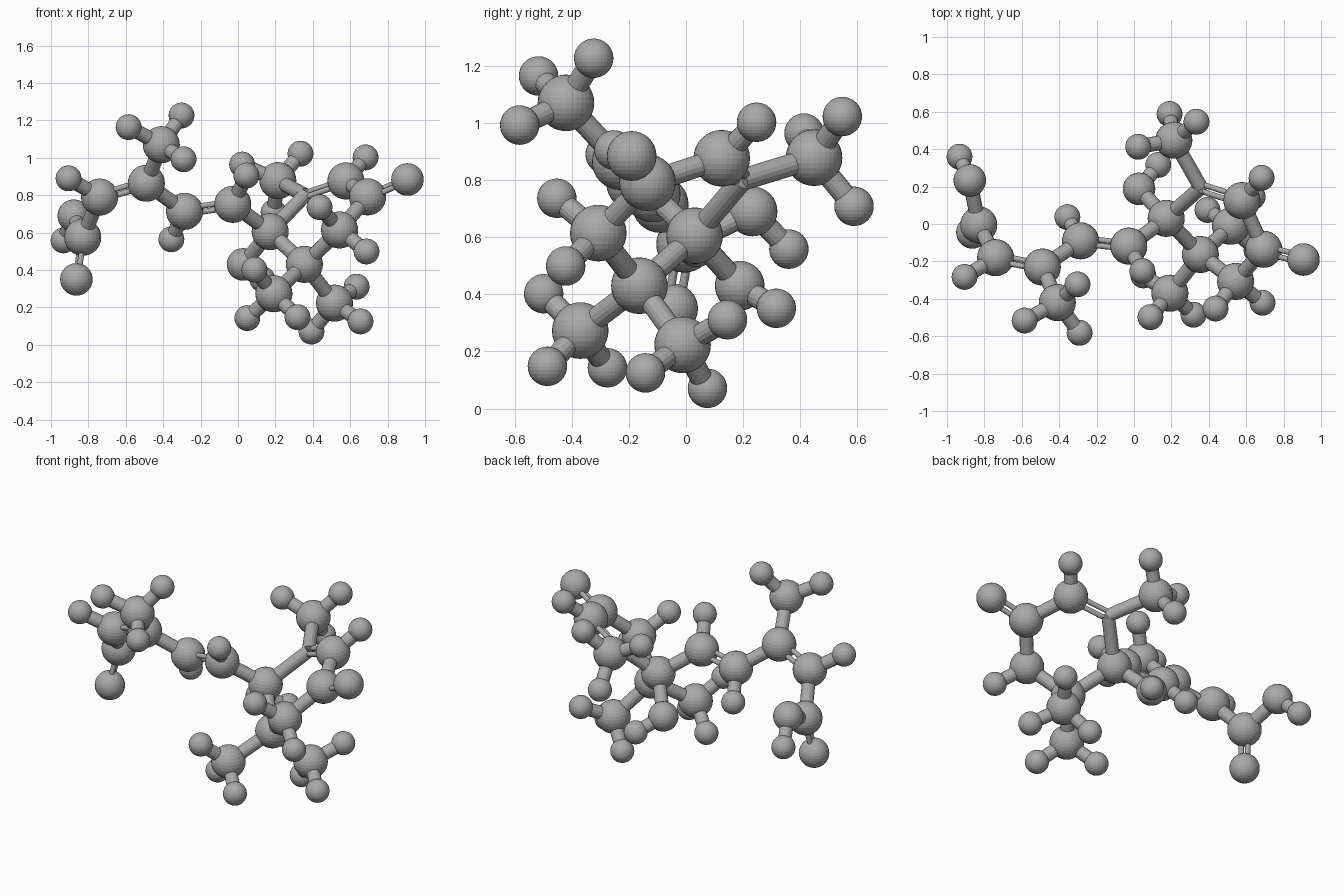
import bpy
import bmesh
from mathutils import Matrix, Vector

default_cube = bpy.data.objects.get("Cube")
if default_cube:
    bpy.data.objects.remove(default_cube, do_unlink=True)

# One plain grey material for everything
grey = bpy.data.materials.new("plain grey")
grey.use_nodes = True
grey_value = (0.4, 0.4, 0.4, 1)
grey.diffuse_color = grey_value
grey.node_tree.nodes["Principled BSDF"].inputs["Base Color"].default_value = grey_value

BOND_RADIUS = 0.039
THIN_RADIUS = 0.015
THIN_OFFSET = 0.022


def make_mesh(name, build):
    """Make a flat-shaded mesh from a bmesh primitive."""
    bm = bmesh.new()
    build(bm)
    mesh = bpy.data.meshes.new(name)
    bm.to_mesh(mesh)
    bm.free()
    mesh.materials.append(grey)
    return mesh


def ball_mesh(name, radius):
    return make_mesh(name, lambda bm: bmesh.ops.create_uvsphere(
        bm, u_segments=32, v_segments=16, radius=radius))


def place(name, mesh, matrix):
    obj = bpy.data.objects.new(name, mesh)
    bpy.context.scene.collection.objects.link(obj)
    obj.matrix_world = matrix
    return obj


large_ball = ball_mesh("large_ball", 0.099)
medium_ball = ball_mesh("medium_ball", 0.087)
small_ball = ball_mesh("small_ball", 0.069)
rod = make_mesh("rod", lambda bm: bmesh.ops.create_cone(
    bm, cap_ends=True, segments=16, radius1=1, radius2=1, depth=1))


def add_rod(name, start, end, radius):
    """Stretch the unit rod between two points."""
    along = end - start
    turn = along.to_track_quat("Z", "Y")
    size = Vector((radius, radius, along.length))
    place(name, rod, Matrix.LocRotScale((start + end) / 2, turn, size))


# Large joints: carbons of the chain, the ring and the side branches
carbons = {
    "acid": (-0.83, -0.005, 0.575),
    "chain_end": (-0.74, -0.18, 0.79),
    "chain_fork": (-0.49, -0.23, 0.864),
    "chain_tip": (-0.41, -0.42, 1.07),
    "chain_middle": (-0.286, -0.09, 0.714),
    "chain_start": (-0.028, -0.118, 0.751),
    "ring_root": (0.172, 0.03, 0.605),
    "ring_lower": (0.355, -0.163, 0.43),
    "lower_front": (0.192, -0.37, 0.273),
    "lower_side": (0.516, -0.012, 0.223),
    "ring_front": (0.543, -0.307, 0.614),
    "ring_side": (0.693, -0.135, 0.791),
    "ring_upper": (0.577, 0.125, 0.876),
    "upper_back": (0.213, 0.448, 0.878),
}

# Medium balls: oxygens
oxygens = {
    "acid_drop": (-0.864, -0.045, 0.35),
    "acid_arm": (-0.878, 0.233, 0.69),
    "root_arm": (0.027, 0.188, 0.43),
    "ring_knob": (0.906, -0.19, 0.884),
}

# The back corner of the ring is a bare meeting point of rods
bare_corner = {"ring_corner": (0.357, 0.195, 0.80)}

# Small balls, grouped by the joint that carries them
hydrogens = {
    "acid_arm": [(-0.933, 0.36, 0.558)],
    "chain_end": [(-0.906, -0.283, 0.89)],
    "chain_tip": [(-0.585, -0.516, 1.164), (-0.302, -0.323, 1.226),
                  (-0.291, -0.582, 0.992)],
    "chain_middle": [(-0.356, 0.037, 0.564)],
    "chain_start": [(0.045, -0.252, 0.905)],
    "root_arm": [(0.13, 0.316, 0.351)],
    "lower_front": [(0.088, -0.498, 0.402), (0.318, -0.485, 0.148),
                    (0.05, -0.275, 0.143)],
    "lower_side": [(0.634, 0.145, 0.311), (0.655, -0.142, 0.125),
                   (0.393, 0.075, 0.071)],
    "ring_front": [(0.436, -0.452, 0.736), (0.687, -0.421, 0.499)],
    "ring_upper": [(0.682, 0.247, 1.002)],
    "upper_back": [(0.334, 0.547, 1.022), (0.022, 0.413, 0.964),
                   (0.19, 0.588, 0.708)],
}

single_bonds = [
    ("acid", "acid_arm"), ("acid", "chain_end"),
    ("chain_fork", "chain_tip"), ("chain_fork", "chain_middle"),
    ("chain_start", "ring_root"), ("ring_root", "root_arm"),
    ("ring_root", "ring_lower"), ("ring_lower", "lower_front"),
    ("ring_lower", "lower_side"), ("ring_lower", "ring_front"),
    ("ring_front", "ring_side"), ("ring_side", "ring_upper"),
    ("ring_root", "ring_corner"), ("ring_corner", "upper_back"),
]

# Each double bond names a neighbour of its first end, to set the plane
double_bonds = [
    ("acid", "acid_drop", "acid_arm"),
    ("chain_fork", "chain_end", "chain_tip"),
    ("chain_start", "chain_middle", "ring_root"),
    ("ring_side", "ring_knob", "ring_front"),
    ("ring_corner", "ring_upper", "ring_root"),
]

points = {name: Vector(p) for name, p in
          {**carbons, **oxygens, **bare_corner}.items()}

# Balls
for name in carbons:
    place(name + "_ball", large_ball, Matrix.Translation(points[name]))
for name in oxygens:
    place(name + "_ball", medium_ball, Matrix.Translation(points[name]))

# Small balls with their rods
for parent, tips in hydrogens.items():
    for number, tip in enumerate(tips, 1):
        label = f"{parent}_small_{number}"
        place(label + "_ball", small_ball, Matrix.Translation(tip))
        add_rod(label + "_rod", points[parent], Vector(tip), BOND_RADIUS)

# Thick single rods
for a, b in single_bonds:
    add_rod(f"{a}_to_{b}_rod", points[a], points[b], BOND_RADIUS)

# Pairs of thin rods, spread in the plane of the joint
for a, b, neighbour in double_bonds:
    along = (points[b] - points[a]).normalized()
    aside = points[neighbour] - points[a]
    aside = (aside - along * aside.dot(along)).normalized() * THIN_OFFSET
    for side, shift in (("inner", aside), ("outer", -aside)):
        add_rod(f"{a}_to_{b}_{side}_rod", points[a] + shift,
                points[b] + shift, THIN_RADIUS)
